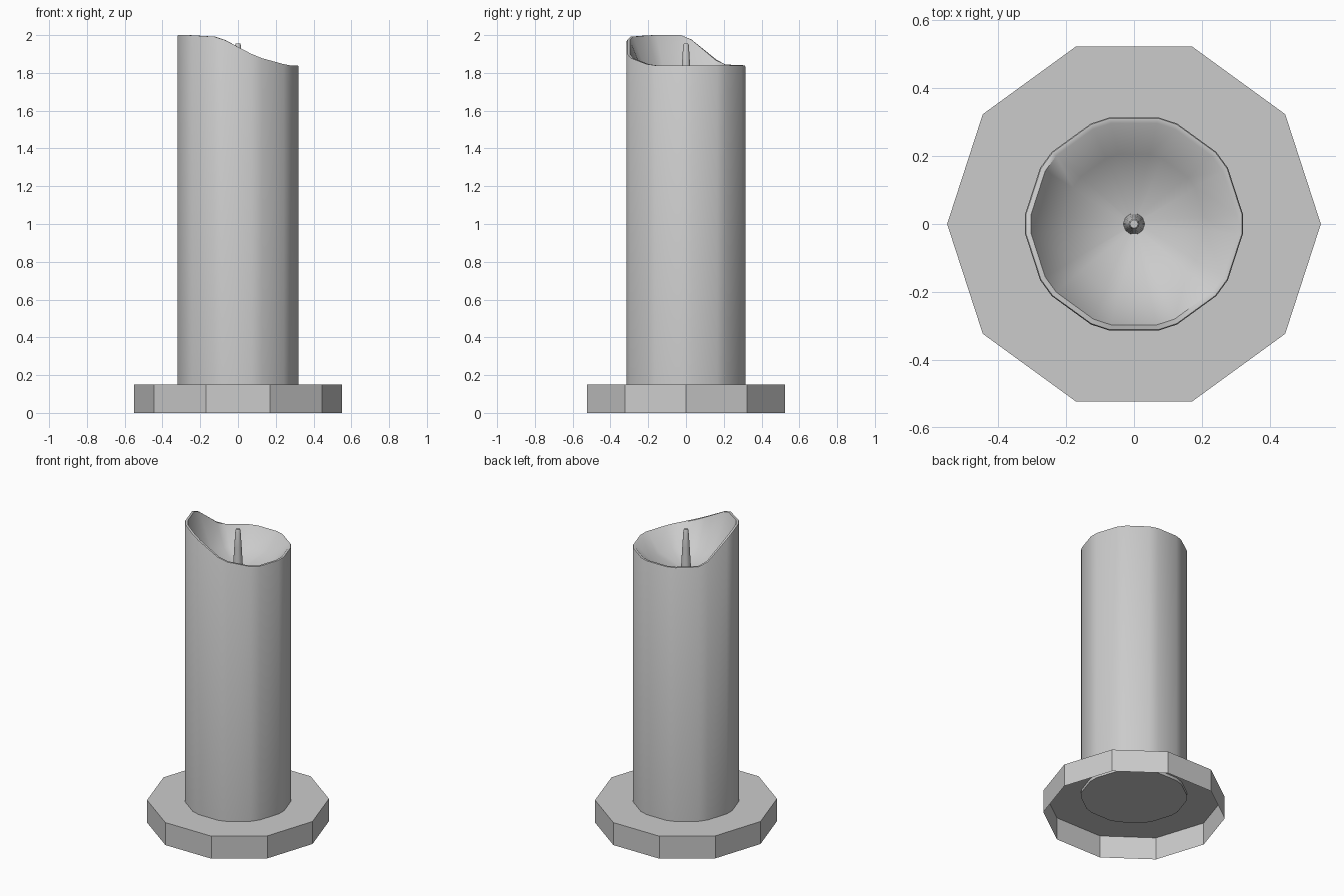
import bpy, math
from mathutils import Vector

if "Cube" in bpy.data.objects:
    bpy.data.objects.remove(bpy.data.objects["Cube"])

SIDES = 10


def make_object(name, verts, faces, smooth=None):
    mesh = bpy.data.meshes.new(name)
    mesh.from_pydata(verts, [], faces)
    obj = bpy.data.objects.new(name, mesh)
    bpy.context.collection.objects.link(obj)
    if smooth:
        bpy.context.view_layer.objects.active = obj
        obj.select_set(True)
        bpy.ops.object.shade_smooth_by_angle(angle=math.radians(smooth))
        obj.select_set(False)
    return obj


def ring(radius, heights):
    return [Vector((radius * math.cos(2 * math.pi * i / SIDES),
                    radius * math.sin(2 * math.pi * i / SIDES), heights[i]))
            for i in range(SIDES)]


def chamfer(points, t=0.15):
    # cut every corner into two points
    out = []
    for i, p in enumerate(points):
        out += [p.lerp(points[i - 1], t), p.lerp(points[(i + 1) % len(points)], t)]
    return out


def loft(name, rings, cap_start=False, cap_end=False, smooth=None):
    n = len(rings[0])
    verts = [p for r in rings for p in r]
    faces = [(k * n + i, k * n + (i + 1) % n, (k + 1) * n + (i + 1) % n, (k + 1) * n + i)
             for k in range(len(rings) - 1) for i in range(n)]
    if cap_start:
        faces.append(tuple(reversed(range(n))))
    if cap_end:
        faces.append(tuple(range((len(rings) - 1) * n, len(rings) * n)))
    return make_object(name, verts, faces, smooth)


def flat(z):
    return [z] * SIDES


# Dish base, open underneath
loft("base", [ring(0.55, flat(0)), ring(0.55, flat(0.15))], cap_end=True)

# Candle body with uneven melted rim and hollow bowl
rim = [1.84, 1.84, 1.84, 1.84, 1.845, 2.0, 2.0, 1.99, 1.885, 1.84]
slump = [1.735 + 0.15 * (z - 1.84) for z in rim]
loft("candle_body", [chamfer(ring(r, h)) for r, h in (
    (0.33, flat(0.13)), (0.33, [z - 0.006 for z in rim]), (0.327, rim),
    (0.312, rim), (0.215, slump), (0.02, flat(1.68)))],
    cap_start=True, cap_end=True, smooth=50)

# Wick
loft("wick", [chamfer(ring(r, flat(z))) for r, z in (
    (0.033, 1.66), (0.023, 1.84), (0.016, 1.945), (0.012, 1.955))],
    cap_end=True, smooth=40)
